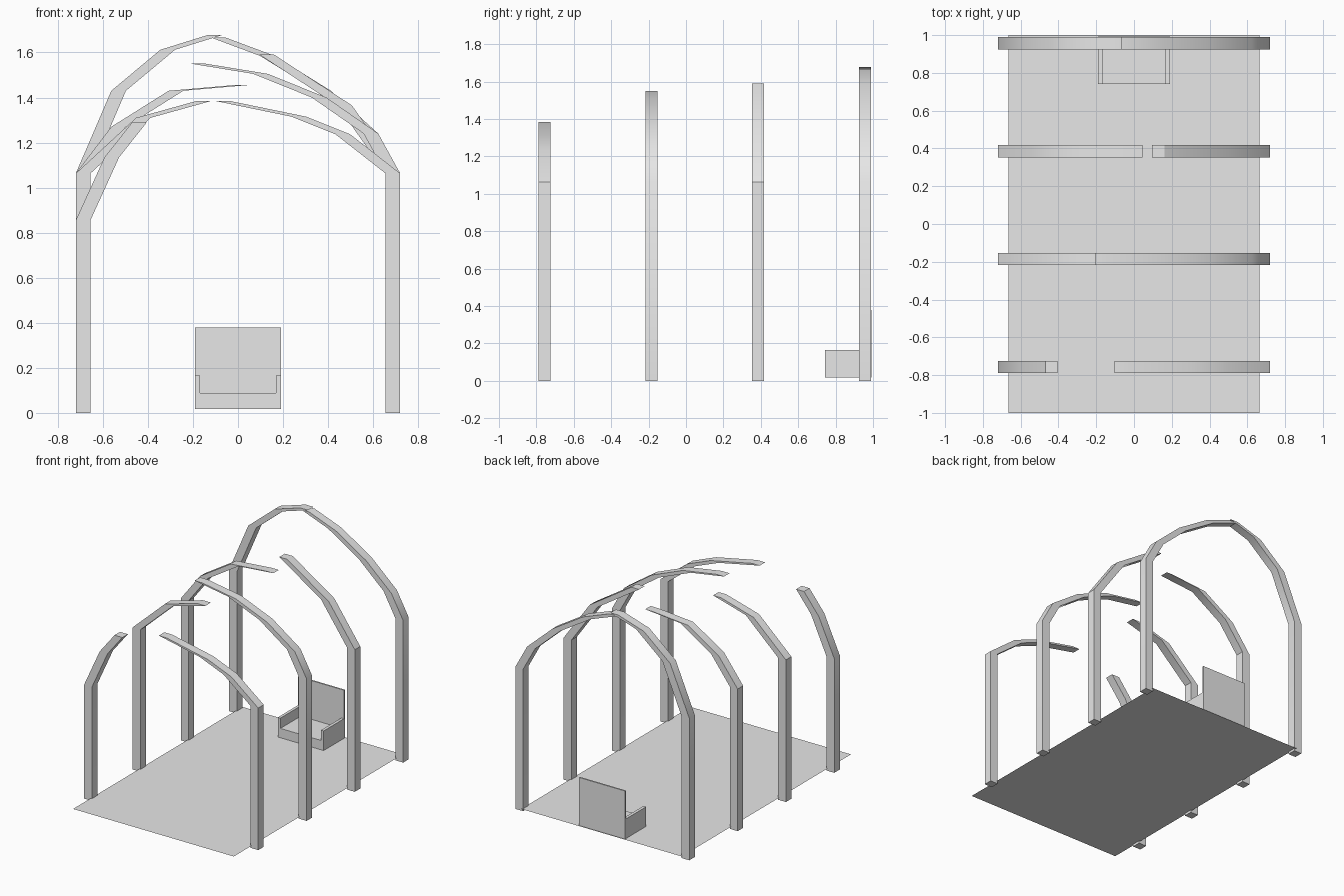
import bpy, bmesh
from math import radians

if "Cube" in bpy.data.objects:
    bpy.data.objects.remove(bpy.data.objects["Cube"])

grey = bpy.data.materials.new("light_grey")
grey.use_nodes = True
grey.diffuse_color = (0.8, 0.8, 0.8, 1)
grey.node_tree.nodes["Principled BSDF"].inputs["Base Color"].default_value = (0.8, 0.8, 0.8, 1)


def finish(name, bm):
    """Turn a bmesh into a linked, coloured object."""
    bmesh.ops.recalc_face_normals(bm, faces=bm.faces)
    mesh = bpy.data.meshes.new(name)
    bm.to_mesh(mesh)
    bm.free()
    mesh.materials.append(grey)
    mesh.shade_smooth()
    mesh.set_sharp_from_angle(angle=radians(30))
    obj = bpy.data.objects.new(name, mesh)
    bpy.context.collection.objects.link(obj)
    return obj


def rib(name, y, path, half=0.0325):
    """Post and curved rib: a level square section carried along (x, z) points."""
    bm = bmesh.new()
    rings = [[bm.verts.new((x + sx * half, y + sy * half, z))
              for sx, sy in ((-1, -1), (1, -1), (1, 1), (-1, 1))]
             for x, z in path]
    for low, high in zip(rings, rings[1:]):
        for i in range(4):
            j = (i + 1) % 4
            bm.faces.new((low[i], low[j], high[j], high[i]))
    bm.faces.new(rings[0])
    bm.faces.new(rings[-1])
    return finish(name, bm)


def extrude_profile(name, profile, y0, y1):
    """Closed (x, z) outline extruded along y."""
    bm = bmesh.new()
    face = bm.faces.new([bm.verts.new((x, y0, z)) for x, z in profile])
    out = bmesh.ops.extrude_face_region(bm, geom=[face])
    verts = [v for v in out["geom"] if isinstance(v, bmesh.types.BMVert)]
    bmesh.ops.translate(bm, verts=verts, vec=(0, y1 - y0, 0))
    return finish(name, bm)


# Floor sheet
FLOOR = 0.018
bm = bmesh.new()
bm.faces.new([bm.verts.new((x, y, FLOOR))
              for x, y in ((-0.665, -1), (0.665, -1), (0.665, 1), (-0.665, 1))])
finish("floor", bm)

# Ribs: row name, y, post height and curve of the right (-x) and left (+x) side
rows = [
    ("front", -0.757,
     0.855, [(-0.56, 1.135), (-0.437, 1.29)],
     1.063, [(0.465, 1.237), (0.27, 1.315), (-0.07, 1.385)]),
    ("front_middle", -0.185,
     1.063, [(-0.42, 1.31), (-0.15, 1.385)],
     1.063, [(0.59, 1.24), (0.36, 1.4), (0.1, 1.505), (-0.175, 1.55)]),
    ("back_middle", 0.385,
     1.063, [(-0.53, 1.27), (-0.275, 1.43), (0.013, 1.455)],
     1.063, [(0.473, 1.365), (0.128, 1.59)]),
    ("back", 0.957,
     1.063, [(-0.53, 1.43), (-0.312, 1.612), (-0.1, 1.678)],
     1.063, [(0.59, 1.24), (0.38, 1.43), (0.13, 1.585), (-0.09, 1.667)]),
]
for row, y, right_h, right_curve, left_h, left_curve in rows:
    rib(row + "_right_rib", y, [(-0.6875, 0), (-0.6875, right_h)] + right_curve)
    rib(row + "_left_rib", y, [(0.6875, 0), (0.6875, left_h)] + left_curve)

# Bench: U-shaped seat with low arms, and a tall back panel
W, ARM, SEAT = 0.19, 0.165, 0.088
inner = W - 0.022
extrude_profile("bench_seat",
                [(-W, FLOOR), (W, FLOOR), (W, ARM), (inner, ARM),
                 (inner, SEAT), (-inner, SEAT), (-inner, ARM), (-W, ARM)],
                0.742, 0.982)
extrude_profile("bench_back",
                [(-W, FLOOR), (W, FLOOR), (W, 0.378), (-W, 0.378)],
                0.982, 0.993)
